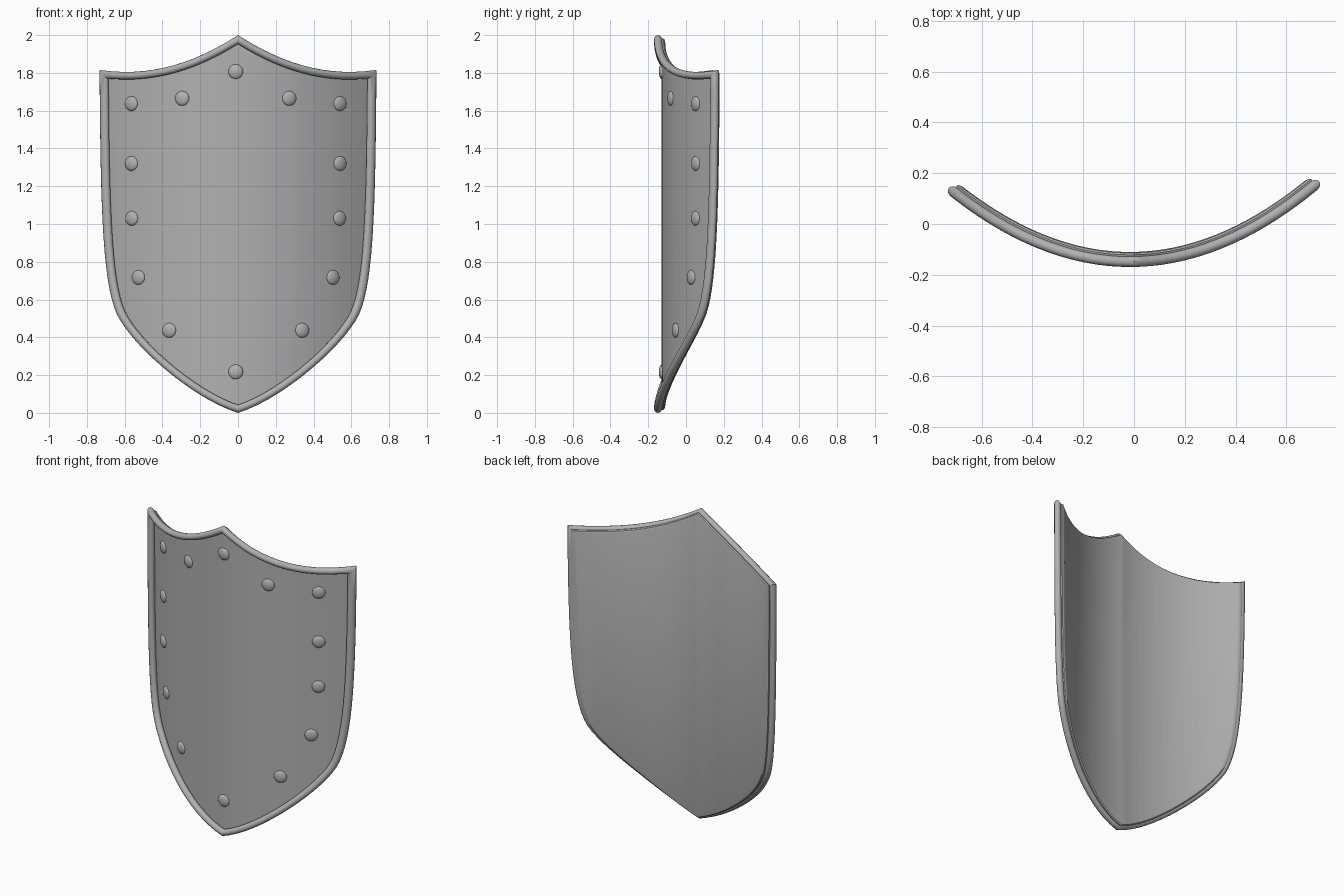
import bpy, bmesh, math
from mathutils import Vector, Matrix
from mathutils.geometry import interpolate_bezier

if "Cube" in bpy.data.objects:
    bpy.data.objects.remove(bpy.data.objects["Cube"])

steel = bpy.data.materials.new("dark_grey")
steel.diffuse_color = (0.44, 0.44, 0.44, 1)
steel.use_nodes = True
steel.node_tree.nodes["Principled BSDF"].inputs["Base Color"].default_value = steel.diffuse_color


def slope(x):
    return 1.14 * x + 0.018


def bend(x, depth, z):
    # wrap a flat point onto the curved shield, depth measured towards the front
    s = slope(x)
    n = math.hypot(1, s)
    return Vector((x + depth * s / n, -0.148 + 0.57 * x * x + 0.018 * x - depth / n, z))


def finish(bm, name, angle=35):
    bmesh.ops.recalc_face_normals(bm, faces=bm.faces)
    mesh = bpy.data.meshes.new(name)
    bm.to_mesh(mesh)
    bm.free()
    mesh.materials.append(steel)
    obj = bpy.data.objects.new(name, mesh)
    bpy.context.collection.objects.link(obj)
    bpy.ops.object.select_all(action='DESELECT')
    obj.select_set(True)
    bpy.context.view_layer.objects.active = obj
    bpy.ops.object.shade_smooth_by_angle(angle=math.radians(angle))
    return obj


# shield outline: right half from bottom point to peak, then mirrored
half = []
for seg in (((0, 0), (0.24, 0.075), (0.555, 0.35), (0.637, 0.52)),
            ((0.637, 0.52), (0.715, 0.69), (0.724, 1.1), (0.729, 1.815)),
            ((0.729, 1.815), (0.42, 1.77), (0.18, 1.885), (0, 2.0))):
    half += interpolate_bezier(*[Vector(p) for p in seg], 16)[:-1]
half = [Vector(p[:2]) for p in half] + [Vector((0, 2.0))]
outline = half + [Vector((-p.x, p.y)) for p in reversed(half[1:-1])]


def inset(d):
    # mitred inward offset of the outline
    out = []
    for i, p in enumerate(outline):
        a = (p - outline[i - 1]).normalized()
        b = (outline[(i + 1) % len(outline)] - p).normalized()
        n1, n2 = Vector((-a.y, a.x)), Vector((-b.y, b.x))
        out.append(p + d * (n1 + n2) / (1 + n1.dot(n2)))
    return out


def loft(bm, layers, closed):
    # join inset outlines at given depths with quads
    rings = [[bm.verts.new((p.x, dep, p.y)) for p in inset(d)] for d, dep in layers]
    n = len(outline)
    pairs = list(zip(rings, rings[1:])) + ([(rings[-1], rings[0])] if closed else [])
    for r, q in pairs:
        for i in range(n):
            j = (i + 1) % n
            bm.faces.new((r[i], r[j], q[j], q[i]))
    return rings


def bend_all(bm):
    for v in bm.verts:
        v.co = bend(*v.co)


# rounded rim
bm = bmesh.new()
loft(bm, [(0.02 + 0.02 * math.cos(k * math.tau / 12), 0.021 * math.sin(k * math.tau / 12))
          for k in range(12)], True)
bend_all(bm)
finish(bm, "rim", 50)

# curved panel with a softened back edge, sliced into columns before bending
bm = bmesh.new()
rings = loft(bm, [(0.016, -0.019), (0.014, -0.027), (0.019, -0.034), (0.032, -0.038)], False)
bm.faces.new(rings[0])
bm.faces.new(rings[-1])
for k in range(-16, 17):
    bmesh.ops.bisect_plane(bm, geom=bm.verts[:] + bm.edges[:] + bm.faces[:], dist=1e-5,
                           plane_co=(k * 0.0415 + 0.003, 0, 0), plane_no=(1, 0, 0))
bend_all(bm)
finish(bm, "panel")

# domed rivets, mirrored about their own centre line
bm = bmesh.new()
for dx, z in ((0, 1.807), (0, 0.217), (0.29, 1.665), (0.563, 1.637), (0.563, 1.32),
              (0.561, 1.03), (0.525, 0.717), (0.36, 0.437)):
    for side in ((1, -1) if dx else (1,)):
        x = side * dx - 0.012
        mat = (Matrix.Translation(bend(x, -0.02, z))
               @ Matrix.Rotation(math.atan(slope(x)), 4, 'Z')
               @ Matrix.Diagonal((0.039, 0.016, 0.039, 1))
               @ Matrix.Rotation(math.pi / 2, 4, 'X'))
        bmesh.ops.create_uvsphere(bm, u_segments=20, v_segments=12, radius=1, matrix=mat)
finish(bm, "rivets", 60)
